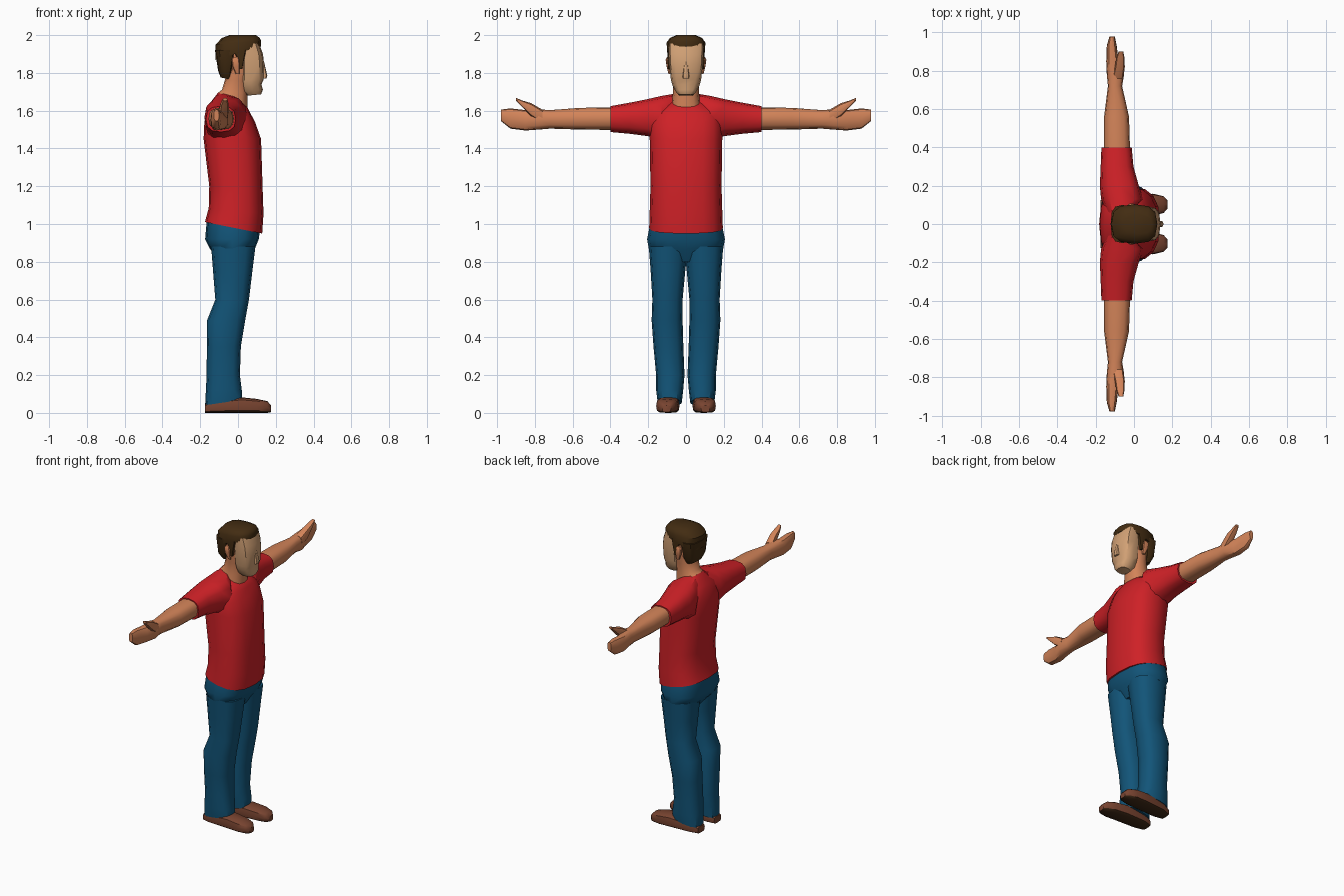
import bpy, bmesh, math


def mat(name, r, g, b):
    m = bpy.data.materials.new(name)
    m.diffuse_color = (r, g, b, 1)
    return m


RED = mat("red_shirt", 0.62, 0.015, 0.02)
BLUE = mat("blue_jeans", 0.006, 0.09, 0.19)
SKIN = mat("skin", 0.65, 0.23, 0.1)
FACE = mat("face_skin", 0.65, 0.36, 0.18)
HAIR = mat("dark_hair", 0.055, 0.025, 0.006)
SHOE = mat("brown_leather", 0.19, 0.058, 0.03)
SOLE = mat("dark_sole", 0.05, 0.022, 0.008)


def loft(name, material, rings, axis="z", power=2.6, n=12, side=1, under=None):
    """Skin rounded rings (t, a0, a1, b0, b1[, tilt]) along an axis."""
    bm = bmesh.new()
    loops = []
    for t, a0, a1, b0, b1, *tilt in rings:
        k = tilt[0] if tilt else 0
        loop = []
        for i in range(n):
            w = 2 * math.pi * i / n
            c, s = math.cos(w), math.sin(w)
            u = math.copysign(abs(c) ** (2 / power), c) * (a1 - a0) / 2
            v = math.copysign(abs(s) ** (2 / power), s) * (b1 - b0) / 2
            a, b, h = (a0 + a1) / 2 + u, (b0 + b1) / 2 + v, t + k * u
            x, y, z = {"x": (h, a, b), "y": (a, h, b), "z": (a, b, h)}[axis]
            loop.append(bm.verts.new((x, y * side, z)))
        loops.append(loop)
    for p, q in zip(loops, loops[1:]):
        for i in range(n):
            j = (i + 1) % n
            bm.faces.new((p[i], p[j], q[j], q[i]))
    bm.faces.new(loops[0])
    bm.faces.new(loops[-1])
    bmesh.ops.recalc_face_normals(bm, faces=bm.faces[:])
    if under:
        for f in bm.faces:
            f.material_index = int(f.normal.z < -0.5)
    me = bpy.data.meshes.new(name)
    bm.to_mesh(me)
    bm.free()
    me.materials.append(material)
    if under:
        me.materials.append(under)
    ob = bpy.data.objects.new(name, me)
    bpy.context.collection.objects.link(ob)
    bpy.ops.object.select_all(action="DESELECT")
    ob.select_set(True)
    bpy.context.view_layer.objects.active = ob
    bpy.ops.object.shade_smooth_by_angle(angle=math.radians(40))
    return ob


# Shirt body: sloping hem, chest, shoulders, V-shaped collar
collar = (1.657, -0.105, 0.05, -0.075, 0.075, -0.5)
loft("shirt", RED, [
    (0.98, -0.175, 0.128, -0.195, 0.195, -0.2),
    (1.07, -0.155, 0.135, -0.192, 0.192, -0.1),
    (1.2, -0.152, 0.13, -0.188, 0.188),
    (1.45, -0.182, 0.122, -0.192, 0.192),
    (1.54, -0.178, 0.09, -0.192, 0.192),
    (1.61, -0.155, 0.065, -0.17, 0.17, -0.2),
    collar], n=16)

# Neck rises out of the collar
loft("neck", SKIN, [
    collar,
    (1.7, -0.085, 0.05, -0.068, 0.068, -0.15),
    (1.76, -0.07, 0.05, -0.072, 0.072),
    (1.82, -0.05, 0.05, -0.084, 0.084),
    (1.9, -0.05, 0.04, -0.088, 0.088)])

# Face with chin, mouth dip and brow
loft("face", FACE, [
    (1.683, 0.05, 0.122, -0.04, 0.04, 0.1),
    (1.705, 0.02, 0.132, -0.058, 0.058, 0.1),
    (1.738, 0.015, 0.124, -0.073, 0.073),
    (1.765, 0.01, 0.136, -0.08, 0.08),
    (1.85, 0.01, 0.138, -0.09, 0.09),
    (1.9, 0.01, 0.132, -0.092, 0.092),
    (1.955, 0.01, 0.112, -0.092, 0.092)], power=3)
loft("nose", FACE, [
    (1.77, 0.11, 0.15, -0.018, 0.018),
    (1.785, 0.11, 0.155, -0.018, 0.018),
    (1.86, 0.11, 0.138, -0.009, 0.009)], n=8)

# Hair: cap, back of head
loft("hair_cap", HAIR, [
    (1.905, -0.12, 0.121, -0.099, 0.099, 0.3),
    (1.96, -0.118, 0.122, -0.103, 0.103, 0.08),
    (1.985, -0.085, 0.115, -0.085, 0.085),
    (2.0, -0.045, 0.095, -0.05, 0.05)], power=2.8)
loft("hair_back", HAIR, [
    (1.77, -0.092, -0.035, -0.062, 0.062, -0.2),
    (1.81, -0.105, -0.025, -0.09, 0.09),
    (1.92, -0.122, 0.0, -0.1, 0.1)], power=2.8)

# Hips
loft("hips", BLUE, [
    (0.8, -0.09, 0.05, -0.08, 0.08),
    (0.87, -0.15, 0.09, -0.197, 0.197),
    (0.92, -0.174, 0.11, -0.206, 0.206),
    (1.0, -0.165, 0.118, -0.19, 0.19, -0.15)], n=16)

for side, s in (("left", 1), ("right", -1)):
    # Sideburn and ear
    loft(side + "_sideburn", HAIR, [
        (1.82, 0.005, 0.022, 0.07, 0.094),
        (1.87, 0.0, 0.032, 0.07, 0.099),
        (1.925, -0.03, 0.045, 0.07, 0.098)], power=4, n=8, side=s)
    loft(side + "_ear", SKIN, [
        (1.795, -0.012, 0.008, 0.08, 0.093),
        (1.835, -0.03, 0.01, 0.08, 0.103),
        (1.87, -0.034, 0.008, 0.08, 0.108),
        (1.885, -0.025, 0.0, 0.08, 0.1)], n=8, side=s)
    # Sleeve
    loft(side + "_sleeve", RED, [
        (0.06, -0.14, -0.01, 1.5, 1.69),
        (0.13, -0.172, 0.05, 1.43, 1.678),
        (0.2, -0.178, 0.025, 1.465, 1.662),
        (0.3, -0.174, -0.003, 1.478, 1.642),
        (0.4, -0.17, -0.012, 1.487, 1.624)], "y", side=s)
    # Arm and flat hand in one piece
    loft(side + "_arm", SKIN, [
        (0.36, -0.157, -0.02, 1.498, 1.618),
        (0.56, -0.156, -0.026, 1.5, 1.615),
        (0.72, -0.136, -0.062, 1.505, 1.603),
        (0.78, -0.142, -0.052, 1.5, 1.607),
        (0.85, -0.145, -0.08, 1.495, 1.603),
        (0.93, -0.142, -0.09, 1.505, 1.612),
        (0.98, -0.128, -0.1, 1.545, 1.606)], "y", side=s)
    loft(side + "_thumb", SKIN, [
        (0.76, -0.115, -0.055, 1.53, 1.605),
        (0.82, -0.1, -0.048, 1.57, 1.64),
        (0.87, -0.092, -0.05, 1.622, 1.655),
        (0.9, -0.08, -0.056, 1.652, 1.668)], "y", n=8, side=s)
    # Trouser leg
    loft(side + "_leg", BLUE, [
        (0.055, -0.174, 0.022, 0.022, 0.15, 0.15),
        (0.12, -0.17, 0.02, 0.015, 0.158),
        (0.2, -0.166, 0.01, 0.008, 0.158),
        (0.35, -0.165, 0.015, 0.014, 0.172),
        (0.49, -0.164, 0.038, 0.018, 0.182),
        (0.6, -0.12, 0.058, 0.018, 0.178),
        (0.75, -0.132, 0.076, 0.004, 0.187),
        (0.88, -0.142, 0.092, -0.01, 0.197)], side=s)
    # Shoe with dark underside
    loft(side + "_shoe", SHOE, [
        (-0.175, 0.05, 0.125, 0.0, 0.045),
        (-0.12, 0.035, 0.145, 0.0, 0.065),
        (0.02, 0.035, 0.155, 0.0, 0.082),
        (0.1, 0.042, 0.158, 0.0, 0.074),
        (0.155, 0.058, 0.145, 0.0, 0.062),
        (0.175, 0.08, 0.125, 0.004, 0.04)],
        "x", power=3.6, side=s, under=SOLE)
